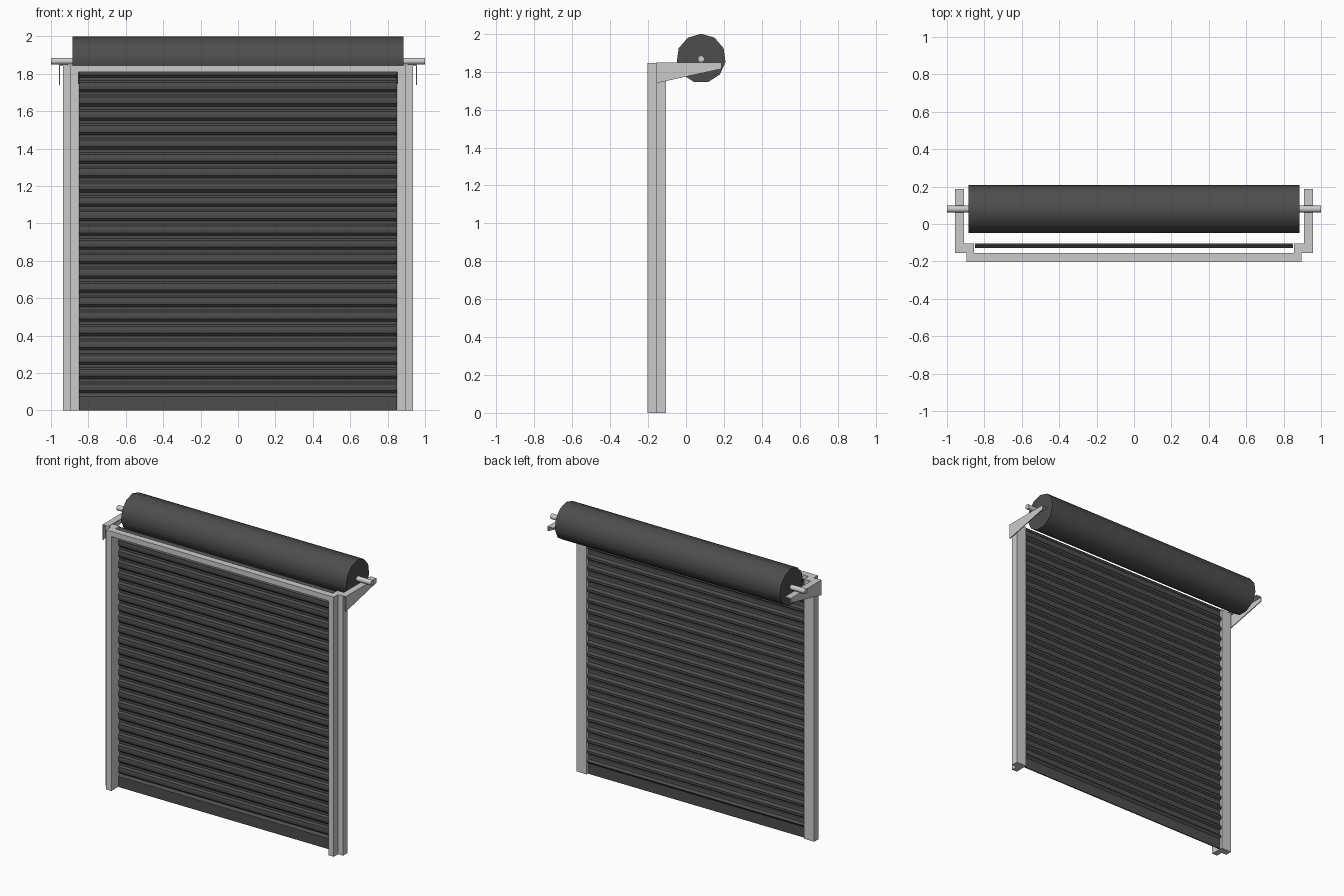
import bpy, bmesh, math

if "Cube" in bpy.data.objects:
    bpy.data.objects.remove(bpy.data.objects["Cube"])

dark = bpy.data.materials.new("dark_steel")
dark.diffuse_color = (0.075, 0.075, 0.075, 1)
dark.use_nodes = True
dark.node_tree.nodes["Principled BSDF"].inputs["Base Color"].default_value = dark.diffuse_color


def finish(name, bm, mat=None):
    bmesh.ops.recalc_face_normals(bm, faces=bm.faces)
    me = bpy.data.meshes.new(name)
    bm.to_mesh(me)
    bm.free()
    ob = bpy.data.objects.new(name, me)
    bpy.context.collection.objects.link(ob)
    if mat:
        me.materials.append(mat)
    return ob


def extrude(name, pts, axis, a, b, mat=None):
    """Closed profile extruded from a to b: axis z takes (x, y), axis x takes (y, z)."""
    bm = bmesh.new()
    place = (lambda p: (*p, a)) if axis == 'z' else (lambda p: (a, *p))
    f = bm.faces.new([bm.verts.new(place(p)) for p in pts])
    ext = bmesh.ops.extrude_face_region(bm, geom=[f])['geom']
    vec = (0, 0, b - a) if axis == 'z' else (b - a, 0, 0)
    bmesh.ops.translate(bm, vec=vec, verts=[v for v in ext if isinstance(v, bmesh.types.BMVert)])
    return finish(name, bm, mat)


def rect(x0, y0, x1, y1):
    return [(x0, y0), (x1, y0), (x1, y1), (x0, y1)]


def ring(r, n, y, z):
    return [(y + r * math.cos(math.pi / 2 + 2 * math.pi * i / n),
             z + r * math.sin(math.pi / 2 + 2 * math.pi * i / n)) for i in range(n)]


def smooth(ob):
    bpy.ops.object.select_all(action='DESELECT')
    bpy.context.view_layer.objects.active = ob
    ob.select_set(True)
    bpy.ops.object.shade_smooth_by_angle(angle=math.radians(40))


# Posts, guide rails and brackets on both sides
for s, side in ((-1, "left"), (1, "right")):
    extrude("post_" + side, rect(s * 0.853, -0.203, s * 0.895, -0.155), 'z', 0, 1.845)
    extrude("guide_rail_" + side, rect(s * 0.855, -0.155, s * 0.935, -0.105), 'z', 0, 1.845)
    # Angle bracket: tapered outer plate with a top flange
    extrude("bracket_plate_" + side,
            [(-0.155, 1.74), (0.188, 1.815), (0.188, 1.848), (-0.155, 1.848)],
            'x', s * 0.951, s * 0.957)
    extrude("bracket_flange_" + side, rect(-0.155, 1.842, 0.188, 1.848), 'x', s * 0.91, s * 0.951)

# Lintel between the posts
extrude("lintel", rect(-0.203, 1.808, -0.155, 1.845), 'x', -0.853, 0.853)

# Rolled drum and its axle
smooth(extrude("shutter_drum", ring(0.13, 11, 0.08, 1.87), 'x', -0.885, 0.885, dark))
smooth(extrude("axle", ring(0.018, 12, 0.08, 1.867), 'x', -1, 1))

# Slatted curtain: one repeated slat profile swept across the opening
slat = [(-0.113, 0.0), (-0.127, 0.014), (-0.129, 0.03), (-0.127, 0.05), (-0.113, 0.060)]
pitch, first = 0.0767, 0.092
path = [(-0.127, 0.0), (-0.127, 0.075)]
for i in range(23):
    path += [(y, first + i * pitch + z) for y, z in slat]
path = [p for p in path if p[1] < 1.84]
back = [(y + 0.008, z) for y, z in reversed(path)]
extrude("shutter_curtain", path + back, 'x', -0.851, 0.851, dark)
